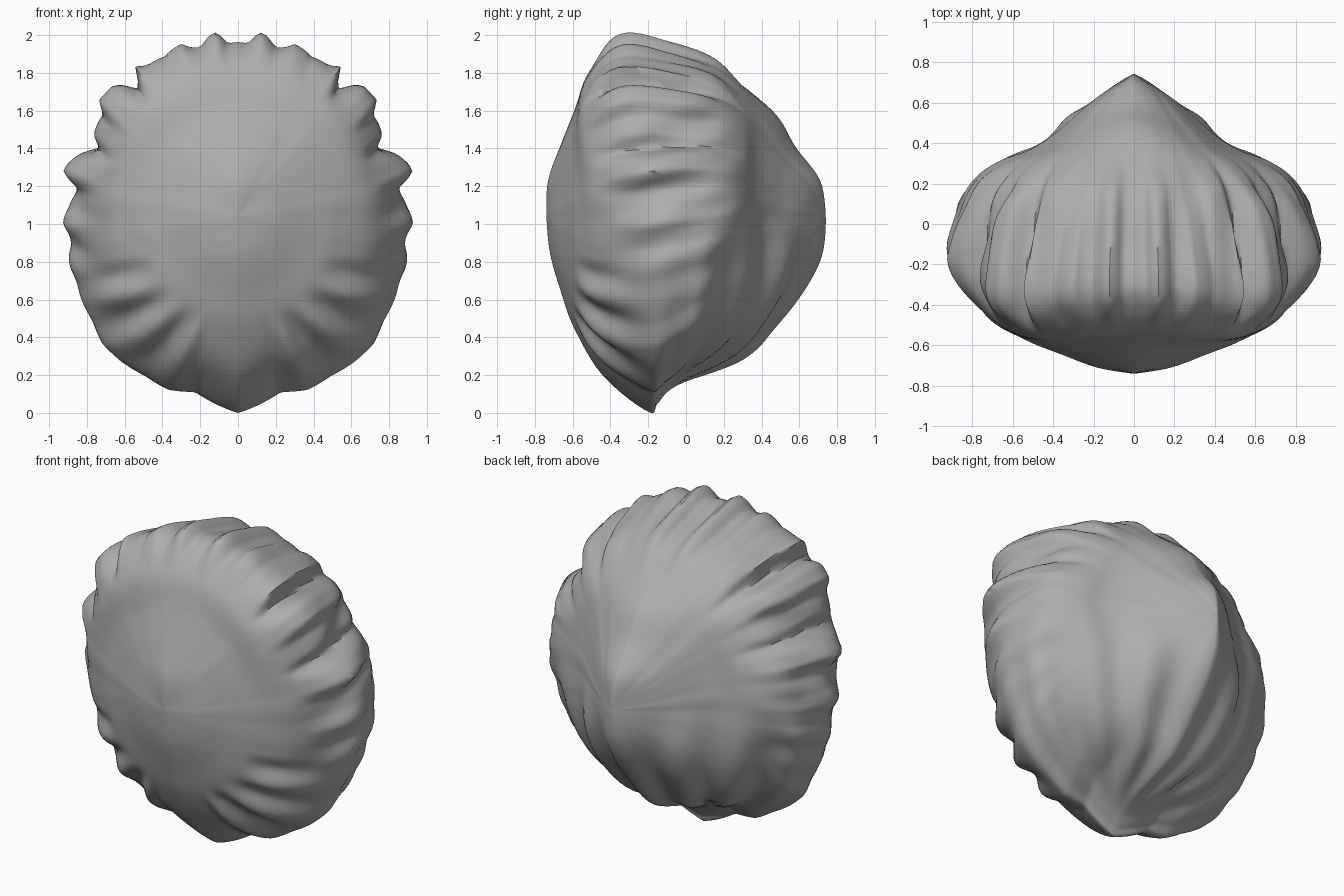
import bpy
import bmesh
from math import sin, cos, pi, atan2, hypot, radians
from mathutils import Vector

cube = bpy.data.objects.get("Cube")
if cube:
    bpy.data.objects.remove(cube)

CENTRE_Z = 1.05
HALF_STEPS = 150
RING_STEPS = 7

# Tufted outline of one half, from the crown down to the bottom tip
OUTLINE = [(0, 1.98), (.06, 1.96), (.12, 2), (.2, 1.94), (.3, 1.96), (.38, 1.87),
           (.55, 1.84), (.53, 1.72), (.67, 1.72), (.74, 1.66), (.71, 1.57),
           (.76, 1.47), (.74, 1.4), (.84, 1.36), (.91, 1.28), (.86, 1.19),
           (.88, 1.08), (.92, 1), (.88, .88), (.87, .76), (.82, .6), (.75, .47),
           (.7, .36), (.6, .27), (.48, .2), (.36, .13), (.22, .12), (.1, .05), (0, .01)]
POLAR = [(atan2(x, z - CENTRE_Z), hypot(x, z - CENTRE_Z)) for x, z in OUTLINE]

# Ring size from front pole to back pole, and ring depth along five directions
SIZE = [0, .2, .41, .6, .82, 1, .96, .88, .74, .57, .39, .2, 0]
DEPTH = [
    [-.74, -.73, -.66, -.59, -.51, -.34, -.1, .14, .3, .48, .58, .71, .74],     # up
    [-.74, -.71, -.65, -.59, -.54, -.35, -.04, .16, .3, .39, .51, .65, .74],
    [-.74, -.71, -.64, -.57, -.44, -.16, .08, .22, .31, .37, .48, .63, .74],    # side
    [-.74, -.71, -.64, -.57, -.42, -.18, -.03, .1, .27, .42, .55, .66, .74],
    [-.74, -.72, -.66, -.59, -.45, -.2, -.15, -.05, .3, .47, .61, .71, .74],    # down
]


def step(low, high, value):
    k = min(1, max(0, (value - low) / (high - low)))
    return k * k * (3 - 2 * k)


def spline(values, t):
    """Smooth curve through evenly spaced values."""
    last = len(values) - 1
    i = min(int(t), last - 1)
    k = t - i
    a, b, c, d = (values[min(last, max(0, i + n))] for n in (-1, 0, 1, 2))
    return b + k / 2 * (c - a + k * (2 * a - 5 * b + 4 * c - d + k * (3 * (b - c) + d - a)))


def outline_radius(u):
    u = pi - abs(pi - abs(u))
    for (u0, r0), (u1, r1) in zip(POLAR, POLAR[1:]):
        if u <= u1:
            return r0 + (r1 - r0) * (u - u0) / (u1 - u0)
    return POLAR[-1][1]


def calm_radius(u):
    return sum(outline_radius(u + n * .04) for n in range(-5, 6)) / 11


def lean(u, t):
    """How far the tufts sweep downwards towards the front."""
    return (.03 + .09 * step(1.5, 2.3, u)) * sin(u) * (t - 5)


def surface_point(u, t, calm):
    """Point of the half form at angle u from the top and station t."""
    size = max(0, spline(SIZE, t))
    depth = spline([spline(row, t) for row in DEPTH], u / (pi / 4))
    start = 3.9 - .7 * step(1.7, 2.2, u)
    tuft = step(start, 4.8, t) * (1 - step(5.5, 8.8, t))
    radius = size * (calm + tuft * (outline_radius(u + lean(u, t)) - calm))
    return Vector((radius * sin(u), depth, CENTRE_Z + radius * cos(u)))


def ridge_height(p, u, t):
    """Combed waves: crown, flanks, lower front and lower back."""
    x, y, z = abs(p.x), p.y, p.z
    crown = step(1.6, 1.8, z) * step(-.5, -.35, y) * (1 - step(.1, .35, y))
    flank = step(.4, .65, x) * step(.55, .85, z) * (1 - step(1.55, 1.75, z))
    flank *= step(-.4, -.15, y) * (1 - step(.1, .3, y))
    front = step(1.85, 2.1, u) * (1 - step(2.75, 2.95, u))
    front *= step(2.7, 3.7, t) * (1 - step(4, 5, t))
    back = step(-.15, .1, y) * (1 - step(.7, 1.15, z)) * step(.12, .3, z)
    around = atan2(x, y + .2)
    return (-.016 * crown * cos(25 * x)
            + .014 * flank * sin(24 * z - 10 * y)
            + .024 * front * sin(19 * (u + lean(u, t)))
            + .018 * back * cos(15 * around))


# Main form: rings joined from the front pole to the back pole
bm = bmesh.new()
rings = []
info = {}
calm_values = [calm_radius(pi * n / HALF_STEPS) for n in range(HALF_STEPS + 1)]
stations = (len(SIZE) - 1) * RING_STEPS
for i in range(1, stations):
    t = i / RING_STEPS
    ring = []
    for j in range(2 * HALF_STEPS):
        n = min(j, 2 * HALF_STEPS - j)
        u = pi * n / HALF_STEPS
        p = surface_point(u, t, calm_values[n])
        if j > HALF_STEPS:
            p.x = -p.x
        vert = bm.verts.new(p)
        info[vert] = (u, t)
        ring.append(vert)
    rings.append(ring)

for ring, following in zip(rings, rings[1:]):
    for j in range(len(ring)):
        k = (j + 1) % len(ring)
        bm.faces.new((ring[j], ring[k], following[k], following[j]))
for ring, depth in ((rings[0], DEPTH[0][0]), (rings[-1], DEPTH[0][-1])):
    pole = bm.verts.new((0, depth, CENTRE_Z))
    for j in range(len(ring)):
        bm.faces.new((ring[j], ring[(j + 1) % len(ring)], pole))
bmesh.ops.recalc_face_normals(bm, faces=bm.faces)

# Raise the ridges along the surface
bm.normal_update()
moves = [(v, v.normal * ridge_height(v.co, *info[v])) for v in info]
for vert, move in moves:
    vert.co += move
bmesh.ops.smooth_vert(bm, verts=bm.verts, factor=.3,
                      use_axis_x=True, use_axis_y=True, use_axis_z=True)

# Rest the bottom tip on the ground
low = min(v.co.z for v in bm.verts)
bmesh.ops.translate(bm, verts=bm.verts, vec=(0, 0, -low))

mesh = bpy.data.meshes.new("tufted_mane")
bm.to_mesh(mesh)
bm.free()
mane = bpy.data.objects.new("tufted_mane", mesh)
bpy.context.collection.objects.link(mane)

# Single plain colour
grey = bpy.data.materials.new("plain grey")
grey.use_nodes = True
colour = (.42, .42, .42, 1)
grey.diffuse_color = colour
grey.node_tree.nodes["Principled BSDF"].inputs["Base Color"].default_value = colour
mesh.materials.append(grey)

bpy.ops.object.select_all(action="DESELECT")
mane.select_set(True)
bpy.context.view_layer.objects.active = mane
bpy.ops.object.shade_smooth_by_angle(angle=radians(50))
